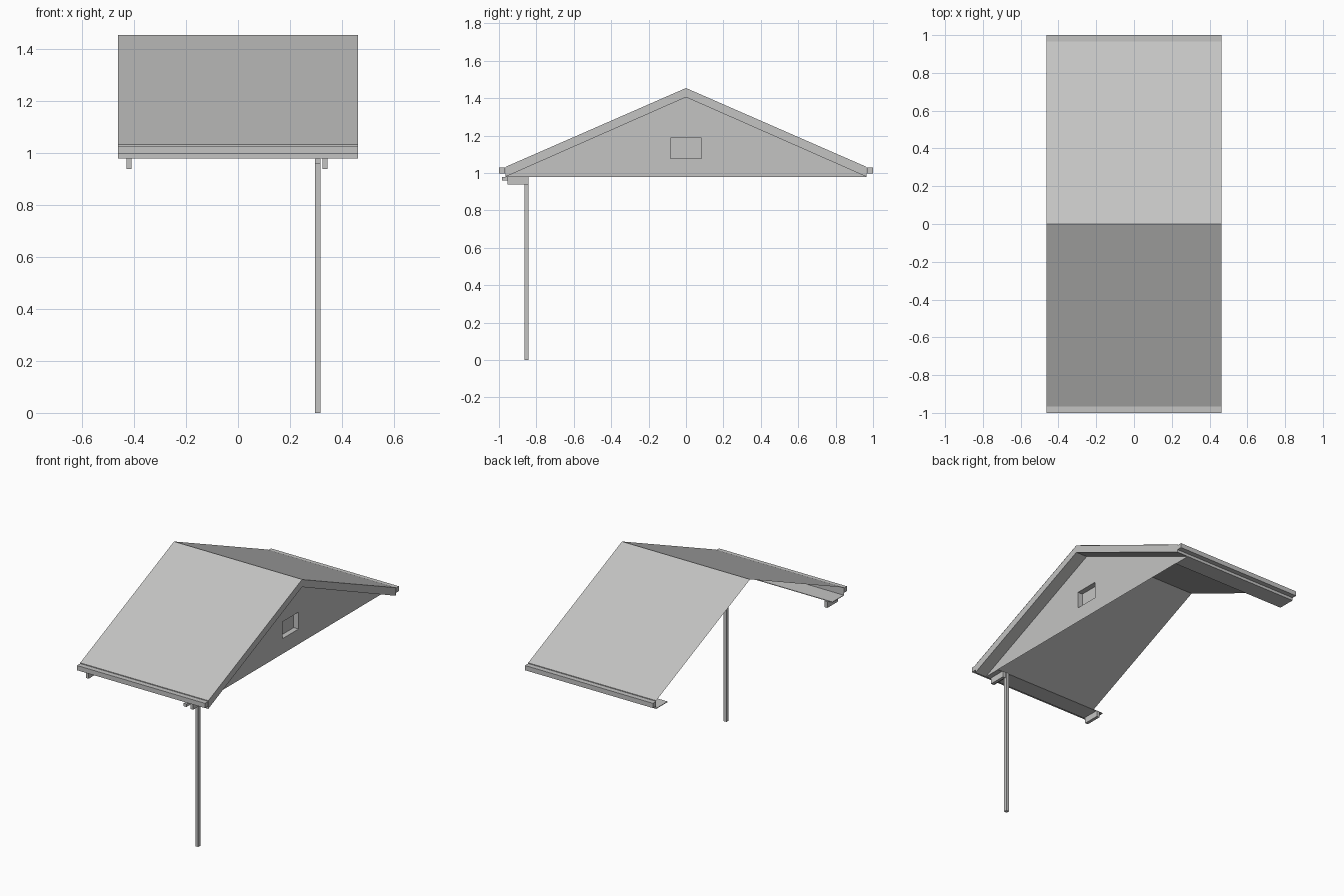
import bpy
import bmesh

cube = bpy.data.objects.get("Cube")
if cube:
    bpy.data.objects.remove(cube, do_unlink=True)

grey = bpy.data.materials.new("plain_grey")
grey.use_nodes = True
COLOUR = (0.55, 0.55, 0.545, 1)
grey.diffuse_color = COLOUR
grey.node_tree.nodes["Principled BSDF"].inputs["Base Color"].default_value = COLOUR

HALF_X, EAVE_Y, WALL_X = 0.462, 0.967, 0.38
EAVE_Z, EAVE_TOP = 0.979, 1.033
RIDGE_UNDER, RIDGE_TOP = 1.405, 1.455
GAP = 0.001


def finish(name, bm):
    mesh = bpy.data.meshes.new(name)
    bm.to_mesh(mesh)
    bm.free()
    mesh.materials.append(grey)
    obj = bpy.data.objects.new(name, mesh)
    bpy.context.collection.objects.link(obj)
    return obj


def extrude_x(name, profile, x0, x1, solid=True):
    """Run a (y, z) outline from x0 to x1, as a solid or an open sheet."""
    bm = bmesh.new()
    a = [bm.verts.new((x0, y, z)) for y, z in profile]
    b = [bm.verts.new((x1, y, z)) for y, z in profile]
    count = len(profile)
    for i in range(count if solid else count - 1):
        j = (i + 1) % count
        bm.faces.new((a[i], a[j], b[j], b[i]))
    if solid:
        bm.faces.new(a)
        bm.faces.new(b)
        bmesh.ops.recalc_face_normals(bm, faces=bm.faces)
    return finish(name, bm)


def box(name, x0, x1, y0, y1, z0, z1):
    return extrude_x(name, [(y0, z0), (y1, z0), (y1, z1), (y0, z1)], x0, x1)


# Thin roof covering with the fascias turned down at both eaves
extrude_x("roof_covering",
          [(EAVE_Y, EAVE_Z), (EAVE_Y, EAVE_TOP), (0, RIDGE_TOP),
           (-EAVE_Y, EAVE_TOP), (-EAVE_Y, EAVE_Z)],
          -HALF_X, HALF_X, solid=False)

# Boxed verge in front of the gable, gutters and soffits
for side, s in (("front", -1), ("back", 1)):
    edge = s * (EAVE_Y - GAP)
    extrude_x(side + "_verge",
              [(0, RIDGE_TOP - GAP), (edge, EAVE_TOP - GAP),
               (edge, EAVE_Z), (0, RIDGE_UNDER)], WALL_X, HALF_X)
    box(side + "_gutter", -HALF_X, HALF_X,
        *sorted((s * EAVE_Y, s)), 0.997, 1.028)
    box(side + "_soffit", -HALF_X, WALL_X - GAP,
        *sorted((s * 0.85, edge)), EAVE_Z, EAVE_Z + 0.004)

# Gable wall with a recessed window
bm = bmesh.new()
outline = [(-EAVE_Y, EAVE_Z), (EAVE_Y, EAVE_Z), (0, RIDGE_UNDER),
           (-0.083, 1.078), (0.082, 1.078), (0.082, 1.188), (-0.083, 1.188)]
left, right, apex, bl, br, tr, tl = [
    bm.verts.new((WALL_X, y, z)) for y, z in outline]
for face in ((left, right, br, bl), (right, apex, tr, br),
             (apex, left, bl, tl), (apex, tl, tr)):
    bm.faces.new(face)
window = bm.faces.new((bl, br, tr, tl))
pane = bmesh.ops.extrude_discrete_faces(bm, faces=[window])["faces"][0]
bmesh.ops.translate(bm, verts=pane.verts, vec=(-0.035, 0, 0))
finish("gable_wall", bm)

# Wall-head brackets under the front eave
for name, x in (("left_bracket", 0.335), ("right_bracket", -0.42)):
    box(name, x - 0.01, x + 0.01, -0.955, -0.843, 0.938, EAVE_Z)

# Square downpipe with its outlet under the gutter
box("downpipe_outlet", 0.297, 0.318, -0.985, -0.842, 0.96, EAVE_Z)
box("downpipe", 0.297, 0.318, -0.864, -0.842, 0, 0.96)
